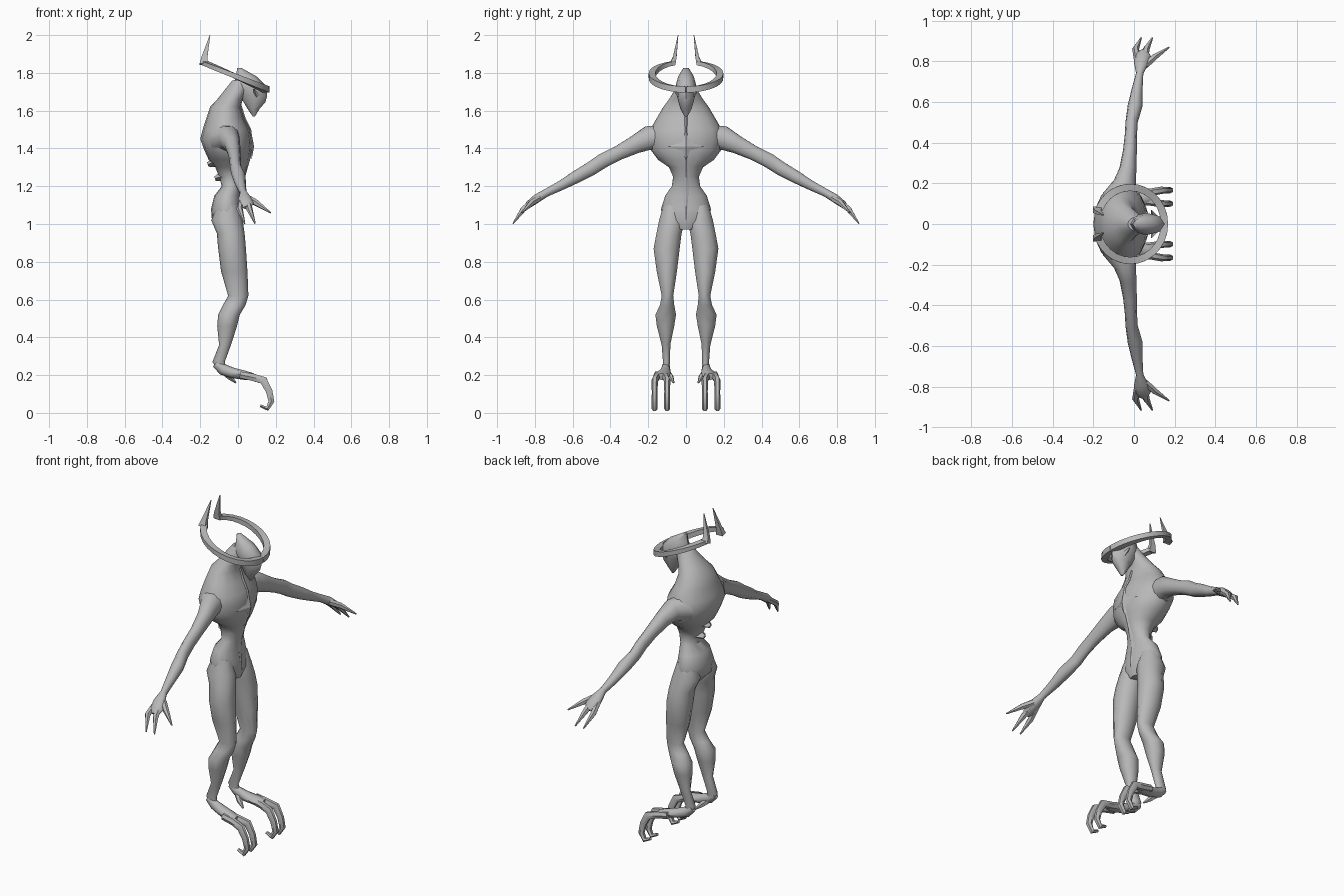
import bpy, bmesh, math
from mathutils import Vector

grey = bpy.data.materials.new("plain_grey")
grey.diffuse_color = (0.48, 0.48, 0.48, 1)


def finish(name, bm, mirror=False, angle=50):
    bmesh.ops.recalc_face_normals(bm, faces=bm.faces)
    me = bpy.data.meshes.new(name)
    bm.to_mesh(me)
    bm.free()
    ob = bpy.data.objects.new(name, me)
    bpy.context.collection.objects.link(ob)
    me.materials.append(grey)
    if mirror:
        m = ob.modifiers.new("mirror", 'MIRROR')
        m.use_axis = (False, True, False)
        m.use_clip = False
        m.use_mirror_merge = False
    bpy.ops.object.select_all(action='DESELECT')
    ob.select_set(True)
    bpy.context.view_layer.objects.active = ob
    bpy.ops.object.shade_smooth_by_angle(angle=math.radians(angle))
    return ob


def skin(name, rings, mirror=False, angle=50):
    """Bridge rings of points and cap both ends."""
    bm = bmesh.new()
    vs = [[bm.verts.new(p) for p in r] for r in rings]
    n = len(vs[0])
    for a, b in zip(vs, vs[1:]):
        for i in range(n):
            j = (i + 1) % n
            bm.faces.new((a[i], a[j], b[j], b[i]))
    bm.faces.new(vs[0])
    bm.faces.new(vs[-1])
    return finish(name, bm, mirror, angle)


def stack(name, levels, n=12, mirror=False):
    """Horizontal ovals: z, back x, front x, low y, high y."""
    rings = []
    for z, xb, xf, y0, y1 in levels:
        rings.append([((xb + xf) / 2 + (xf - xb) / 2 * math.cos(t),
                       (y0 + y1) / 2 + (y1 - y0) / 2 * math.sin(t), z)
                      for t in (2 * math.pi * i / n for i in range(n))])
    return skin(name, rings, mirror)


def tube(name, path, ref, n=8, mirror=True, turn=0.0, angle=50):
    """Oval tube on a path: x, y, z, radius along ref, radius across."""
    pts = [Vector(p[:3]) for p in path]
    rings = []
    for i, p in enumerate(path):
        t = (pts[min(i + 1, len(pts) - 1)] - pts[max(i - 1, 0)]).normalized()
        a = Vector(ref)
        a = (a - a.dot(t) * t).normalized()
        b = t.cross(a)
        rings.append([pts[i] + a * p[3] * math.cos(k) + b * p[4] * math.sin(k)
                      for k in (turn + 2 * math.pi * j / n for j in range(n))])
    return skin(name, rings, mirror, angle)


X, Y, Z = (1, 0, 0), (0, 1, 0), (0, 0, 1)

# Torso from neck to pelvis: z, back, front, half width
torso = [(1.76, -.03, .06, .035), (1.71, -.07, .05, .06), (1.66, -.11, .025, .09),
         (1.62, -.148, .015, .12), (1.56, -.168, .03, .155), (1.5, -.187, .062, .19),
         (1.45, -.2, .07, .2), (1.39, -.178, .07, .185), (1.34, -.155, .06, .148),
         (1.3, -.12, .045, .09), (1.25, -.1, .03, .068), (1.2, -.086, .015, .075),
         (1.15, -.125, .012, .11), (1.08, -.143, .018, .132), (1.02, -.138, .024, .125),
         (.97, -.09, .01, .05)]
stack("torso", [(z, b, f, -w, w) for z, b, f, w in torso], 16)

# Head with pointed chin and sloping crown
head = [(1.57, .078, .09, .008), (1.61, .05, .115, .03), (1.645, .03, .145, .04),
        (1.68, 0, .155, .048), (1.73, -.03, .15, .055), (1.78, -.01, .1, .042),
        (1.825, -.005, .02, .015)]
stack("head", [(z, b, f, -w, w) for z, b, f, w in head], 8)
tube("cheek_spike", [(.1, .035, 1.68, .018, .012), (.085, .068, 1.715, .002, .002)], X, 4)

# Halo-like horn ring, open at the back, rising into two spikes
ring = []
for i in range(13):
    t = math.radians(158 * i / 12)
    x, y = -.018 + .168 * math.cos(t), .18 * math.sin(t)
    ring.append((x, y, 1.712 + (.15 - x) * .43, .024 - .009 * i / 12, .025))
tube("horn_ring", ring, Z, 4, turn=math.pi / 4)
tube("horn_spike", [(-.18, .072, 1.845, .032, .022), (-.178, .06, 1.88, .022, .014),
                    (-.148, .042, 2.0, .002, .002)], X, 4, turn=math.pi / 4, angle=30)

# Legs
legs = [(1.1, -.11, 0, .02, .122), (1.02, -.142, .025, .002, .146),
        (.95, -.112, .035, .02, .16), (.87, -.105, .042, .03, .175),
        (.75, -.09, .05, .045, .158), (.62, -.052, .055, .066, .13),
        (.57, -.08, .04, .06, .14), (.52, -.105, .01, .05, .165),
        (.46, -.11, -.005, .06, .157), (.36, -.1, -.037, .082, .13),
        (.27, -.135, -.07, .083, .123), (.225, -.11, -.06, .09, .12)]
stack("leg", legs, 10, True)

# Feet: instep, two hooked toes, inner rear claw
tube("instep", [(-.12, .105, .26, .018, .02), (-.08, .107, .23, .024, .03),
                (-.03, .112, .212, .032, .028), (.04, .125, .198, .04, .024),
                (.08, .13, .192, .03, .018)], Y, 8)
for i, y in enumerate((.1, .166)):
    m = .13 + (y - .13) * .7
    tube(f"toe_{i + 1}", [(.01, m, .202, .016, .02), (.08, m, .188, .019, .022),
                          (.135, y, .172, .018, .024), (.165, y, .115, .015, .02),
                          (.177, y, .06, .016, .018), (.155, y, .022, .016, .014),
                          (.118, y, .038, .01, .008)], Y, 6)
tube("rear_claw", [(-.07, .1, .215, .018, .02), (-.045, .08, .19, .015, .016),
                   (-.012, .066, .16, .005, .005)], Y, 6)

# Arms with flattened palms
tube("arm", [(-.075, .12, 1.45, .085, .075), (-.045, .2, 1.455, .056, .066),
             (-.03, .27, 1.42, .042, .05), (-.02, .36, 1.375, .034, .04),
             (-.015, .44, 1.335, .03, .041), (-.012, .5, 1.295, .03, .039),
             (.005, .58, 1.25, .036, .035), (.015, .66, 1.205, .027, .027),
             (.028, .74, 1.165, .018, .022), (.035, .79, 1.135, .036, .024),
             (.045, .83, 1.105, .04, .02), (.05, .85, 1.088, .02, .012)], X, 10)

# Fingers and thumb
fingers = {
    "outer_finger": [(.02, .79, 1.13), (.008, .86, 1.08), (.035, .915, 1.003)],
    "middle_finger": [(.05, .8, 1.125), (.06, .86, 1.08), (.09, .915, 1.003)],
    "thumb": [(.055, .78, 1.135), (.1, .82, 1.11), (.172, .868, 1.06)]}
for name, pts in fingers.items():
    tube(name, [p + (r, r) for p, r in zip(pts, (.018, .017, .004))], X, 6)

# Four-pointed chest star with a raised centre
bm = bmesh.new()
mid = bm.verts.new((.085, 0, 1.41))
rim = []
for i in range(8):
    a = math.pi * i / 4
    r = .03 if i % 2 else (.1 if i % 4 == 0 else .075)
    rim.append(bm.verts.new((.054 if i % 4 == 0 else .071, r * math.cos(a), 1.41 + r * math.sin(a))))
for i in range(8):
    bm.faces.new((mid, rim[i], rim[(i + 1) % 8]))
finish("chest_star", bm, angle=20)

# Raised ridge down the front of the body
tube("front_ridge", [(.012, 0, 1.63, .003, .006), (.034, 0, 1.56, .008, .006),
                     (.064, 0, 1.5, .006, .006), (.072, 0, 1.39, .01, .006),
                     (.046, 0, 1.3, .006, .006), (.018, 0, 1.2, .014, .006),
                     (.014, 0, 1.15, .012, .006), (.022, 0, 1.02, .002, .004)],
     Y, 4, False)

# Short spines on the lower back
for i, (x, z) in enumerate(((-.16, 1.315), (-.122, 1.24))):
    tube(f"back_spine_{i + 1}", [(-.07, 0, z + .01, .05, .025), (x + .015, 0, z + .005, .03, .018),
                                 (x, 0, z, .012, .012)], Y, 4, False, angle=20)
